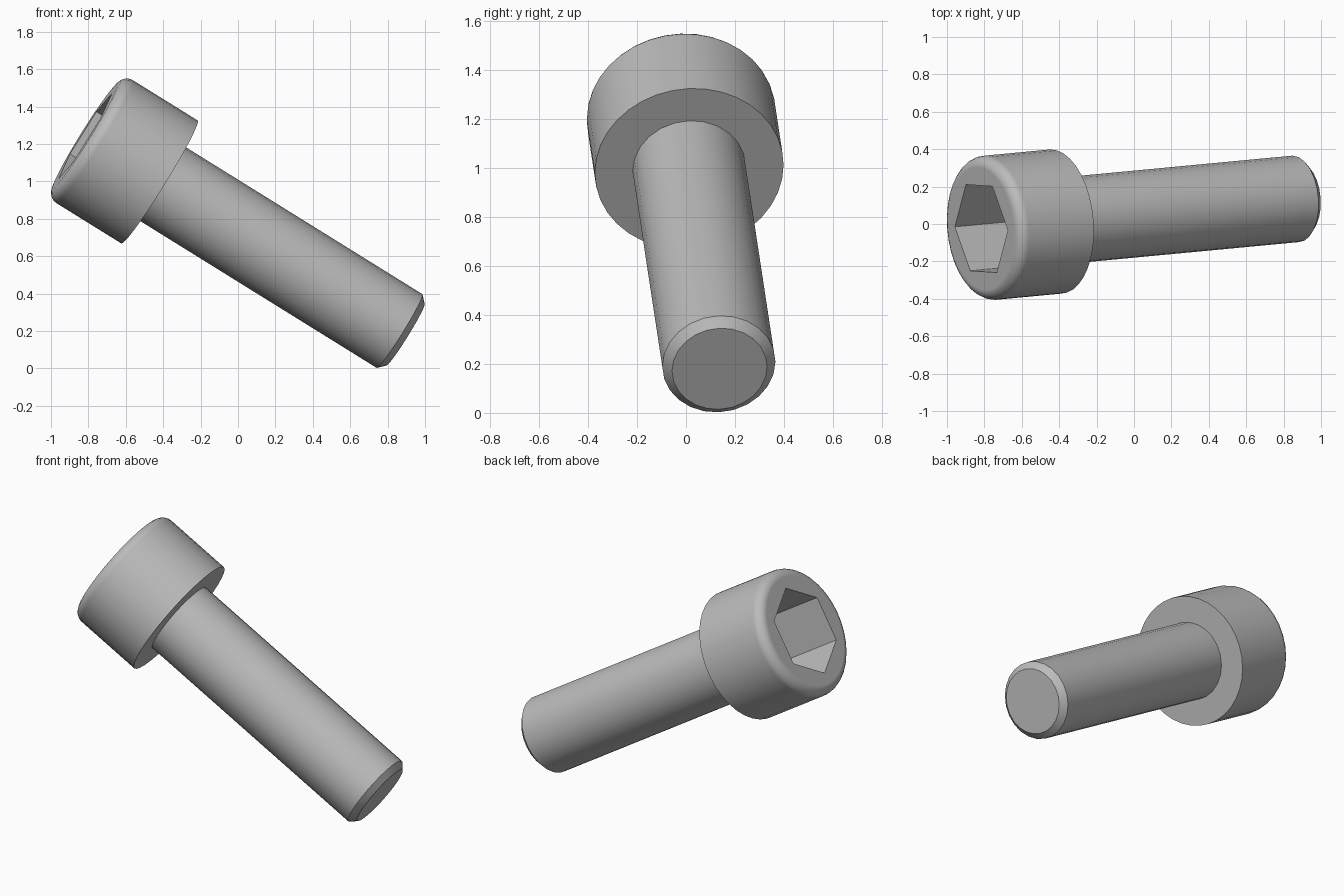
import bpy, bmesh, math
from mathutils import Vector, Matrix

if "Cube" in bpy.data.objects:
    bpy.data.objects.remove(bpy.data.objects["Cube"], do_unlink=True)

steel = bpy.data.materials.new("grey steel")
steel.use_nodes = True
GREY = (0.5, 0.5, 0.5, 1)
steel.diffuse_color = GREY
steel.node_tree.nodes["Principled BSDF"].inputs["Base Color"].default_value = GREY

# Tilted frame: local z runs from the head towards the tip, origin under the head
axis = Vector((0.847, 0.080, -0.526)).normalized()
up = Vector((0.526, 0, 0.847)).normalized()
side = axis.cross(up)
frame = Matrix((up, side, axis)).transposed().to_4x4()
frame.translation = (-0.42, 0.013, 0.997)

HEAD_R, HEAD_H, ROUND = 0.387, 0.468, 0.058
SHAFT_R, SHAFT_L, CHAMFER = 0.232, 1.553, 0.037
HEX_R, HEX_DEPTH = 0.267, 0.36


def make_object(name, bm):
    bmesh.ops.recalc_face_normals(bm, faces=bm.faces)
    mesh = bpy.data.meshes.new(name)
    bm.to_mesh(mesh)
    bm.free()
    mesh.materials.append(steel)
    obj = bpy.data.objects.new(name, mesh)
    obj.matrix_world = frame
    bpy.context.collection.objects.link(obj)
    return obj


def lathe(name, profile, sides):
    """Closed solid turned around local z, with flat n-gon ends."""
    bm = bmesh.new()
    rings = [[bm.verts.new((r * math.cos(a), r * math.sin(a), z))
              for a in (math.tau * i / sides for i in range(sides))]
             for r, z in profile]
    for a, b in zip(rings, rings[1:]):
        for i in range(sides):
            j = (i + 1) % sides
            bm.faces.new((a[i], a[j], b[j], b[i]))
    bm.faces.new(rings[0])
    bm.faces.new(rings[-1])
    return make_object(name, bm)


def smooth(obj):
    bpy.ops.object.select_all(action='DESELECT')
    obj.select_set(True)
    bpy.context.view_layer.objects.active = obj
    bpy.ops.object.shade_smooth_by_angle(angle=math.radians(30))
    obj.modifiers.new("clean_flats", 'WEIGHTED_NORMAL').keep_sharp = True


# Head: cylinder with a rounded outer rim
steps = 5
rim = [(HEAD_R - ROUND + ROUND * math.sin(t), -HEAD_H + ROUND - ROUND * math.cos(t))
       for t in (math.pi / 2 * i / steps for i in range(steps + 1))]
head = lathe("bolt_head", rim + [(HEAD_R, 0)], 36)

# Hexagonal socket cut into the head
bm = bmesh.new()
bmesh.ops.create_cone(bm, cap_ends=True, segments=6, radius1=HEX_R, radius2=HEX_R,
                      depth=2 * HEX_DEPTH)
turn = Matrix.Rotation(math.radians(32), 4, 'Z')
first = max(bm.verts, key=lambda v: v.co.x).co
turn = Matrix.Rotation(math.radians(2) - math.atan2(first.y, first.x), 4, 'Z')
bmesh.ops.transform(bm, matrix=Matrix.Translation((0, 0, -HEAD_H)) @ turn, verts=bm.verts)
cutter = make_object("socket_cutter", bm)
cutter.hide_render = True
cut = head.modifiers.new("hex_socket", 'BOOLEAN')
cut.object = cutter
cut.operation = 'DIFFERENCE'
cut.solver = 'EXACT'
bpy.context.view_layer.objects.active = head
bpy.ops.object.modifier_apply(modifier=cut.name)
bpy.data.objects.remove(cutter, do_unlink=True)

# Shaft with a chamfered tip
shaft = lathe("bolt_shaft", [(SHAFT_R, -0.02), (SHAFT_R, SHAFT_L - CHAMFER),
                             (SHAFT_R - CHAMFER, SHAFT_L)], 24)

for part in (head, shaft):
    smooth(part)
